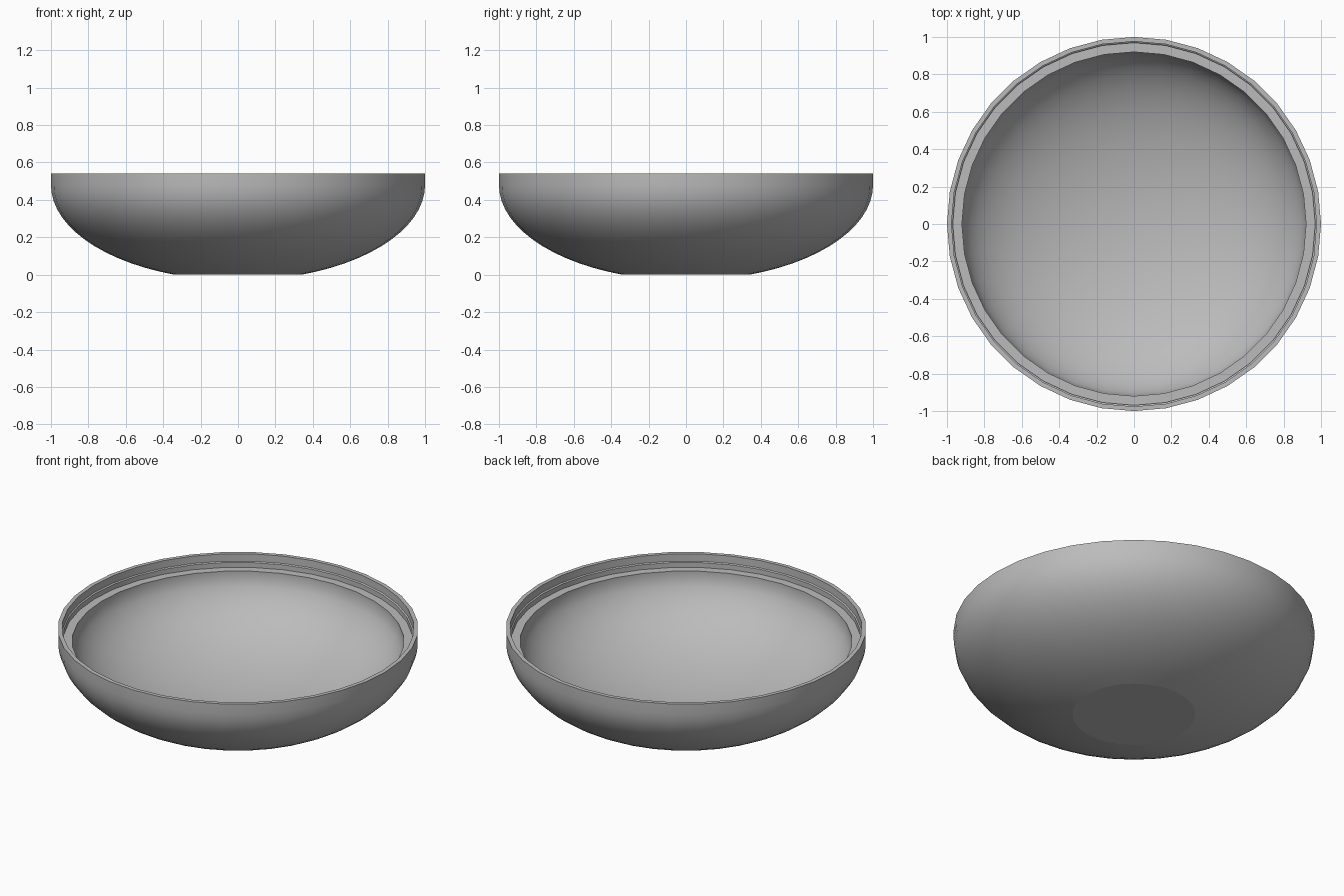
import bpy
import bmesh
from math import cos, sin, radians, sqrt, tau, asin
from mathutils import Vector

SEGMENTS = 36
TOP = 0.54
CENTRE_Z = 0.48

cube = bpy.data.objects.get("Cube")
if cube:
    bpy.data.objects.remove(cube, do_unlink=True)

# Single plain grey material
grey = bpy.data.materials.new("plain grey")
grey.use_nodes = True
colour = (0.5, 0.5, 0.5, 1.0)
grey.diffuse_color = colour
grey.node_tree.nodes["Principled BSDF"].inputs["Base Color"].default_value = colour


def ellipse_arc(a, b, start, end, steps):
    """Points (radius, height) on the lower half of an ellipse."""
    return [(a * sin(t), CENTRE_Z - b * cos(t))
            for t in (start + (end - start) * i / steps for i in range(steps + 1))]


# Outer shell: flat foot, curved side, straight rim
foot_angle = asin(0.34)
outer_b = CENTRE_Z / cos(foot_angle)
outer = [(0, 0)] + ellipse_arc(1.0, outer_b, foot_angle, radians(90), 14)

# Rim, shallow lip and ledge
rim = [(1.0, TOP), (0.976, TOP), (0.976, 0.495), (0.969, 0.49), (0.969, 0.46), (0.92, 0.46)]

# Rounded inside, from the ledge wall down to the centre
inner_b = 0.45
inner_start = radians(82.3)
inner = ellipse_arc(0.92 / sin(inner_start), inner_b, inner_start, 0, 14)

profile = outer + rim + inner

# Turn the profile around the z axis
bm = bmesh.new()
verts = [bm.verts.new((r, 0, z)) for r, z in profile]
edges = [bm.edges.new(pair) for pair in zip(verts, verts[1:])]
bmesh.ops.spin(bm, geom=verts + edges, cent=(0, 0, 0), axis=(0, 0, 1),
               angle=tau, steps=SEGMENTS, use_merge=True)
bmesh.ops.remove_doubles(bm, verts=bm.verts, dist=0.0005)
bmesh.ops.recalc_face_normals(bm, faces=bm.faces)

# Smooth surfaces with crisp steps and a crisp foot
for face in bm.faces:
    face.smooth = True
for edge in bm.edges:
    on_foot = all(v.co.z < 0.001 and v.co.xy.length > 0.1 for v in edge.verts)
    edge.smooth = not on_foot and edge.calc_face_angle(0) < radians(30)

mesh = bpy.data.meshes.new("bowl")
bm.to_mesh(mesh)
bm.free()
mesh.materials.append(grey)
bowl = bpy.data.objects.new("bowl", mesh)
bpy.context.collection.objects.link(bowl)
